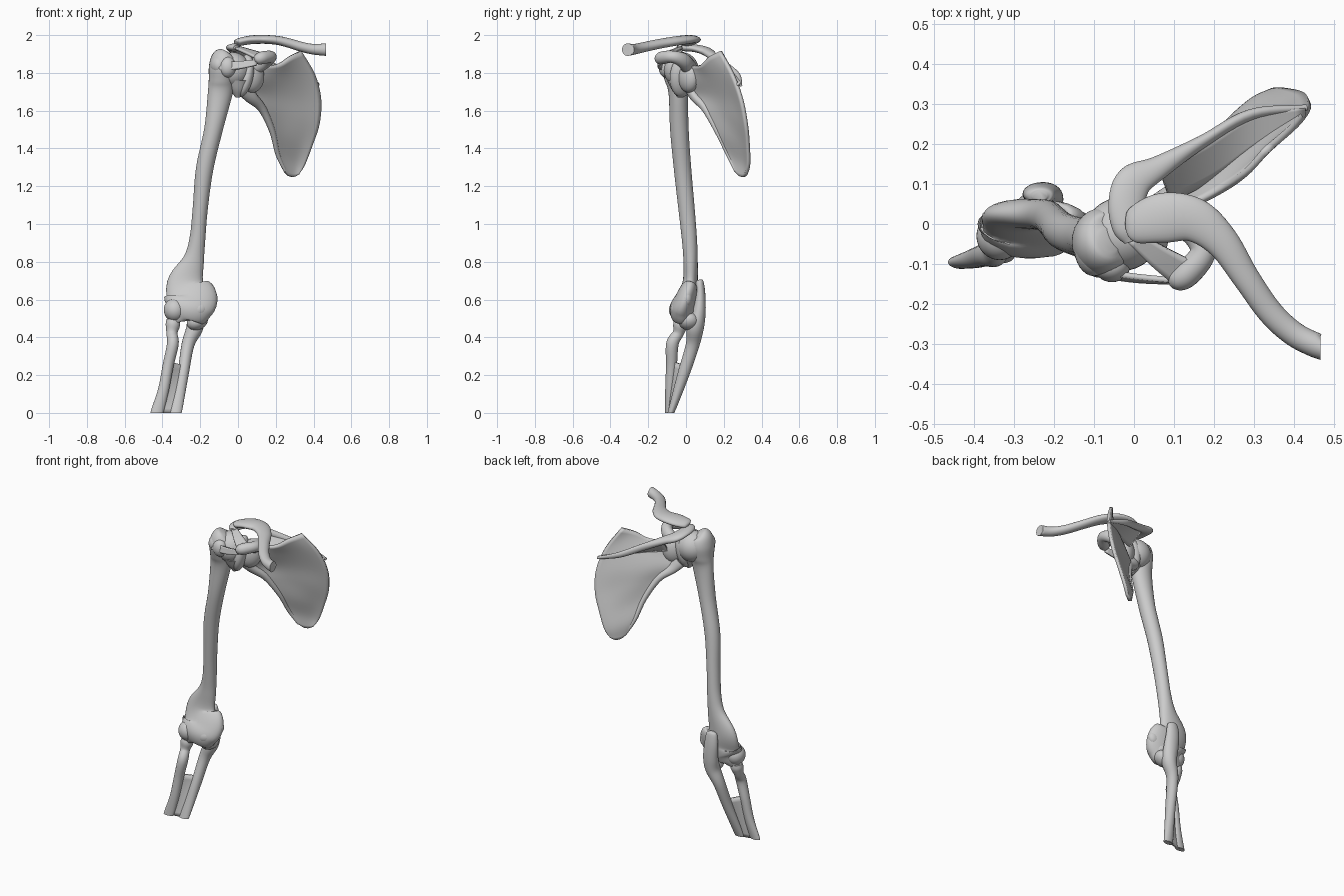
import bpy, bmesh, math
from mathutils import Vector

bone = bpy.data.materials.new("bone grey")
bone.diffuse_color = (0.6, 0.6, 0.6, 1)


def spline(pts, n):
    """Catmull-Rom through tuples of any length, n steps per span."""
    p = [tuple(2 * a - b for a, b in zip(pts[0], pts[1]))] + list(pts)
    p.append(tuple(2 * a - b for a, b in zip(pts[-1], pts[-2])))
    out = []
    for i in range(1, len(p) - 2):
        for s in range(n):
            t = s / n
            out.append(tuple(0.5 * (2 * b + (c - a) * t + (2 * a - 5 * b + 4 * c - d) * t * t
                                    + (3 * b - a - 3 * c + d) * t ** 3)
                             for a, b, c, d in zip(*p[i - 1:i + 3])))
    out.append(tuple(pts[-1]))
    return out


def finish(name, bm):
    bmesh.ops.recalc_face_normals(bm, faces=bm.faces[:])
    me = bpy.data.meshes.new(name)
    bm.to_mesh(me)
    bm.free()
    me.materials.append(bone)
    ob = bpy.data.objects.new(name, me)
    bpy.context.collection.objects.link(ob)
    bpy.ops.object.select_all(action='DESELECT')
    bpy.context.view_layer.objects.active = ob
    ob.select_set(True)
    bpy.ops.object.shade_smooth_by_angle(angle=math.radians(50))
    return ob


def tube(name, secs, ref=(1, 0, 0), n=6, sides=28, end_dir=None):
    """Loft ellipses (x, y, z, radius along ref, other radius)."""
    s = spline(secs, n)
    bm = bmesh.new()
    rings = []
    ref = Vector(ref)
    for i, q in enumerate(s):
        t = Vector(s[min(i + 1, len(s) - 1)][:3]) - Vector(s[max(i - 1, 0)][:3])
        if end_dir and i == len(s) - 1:
            t = Vector(end_dir)
        t.normalize()
        u = (ref - t * ref.dot(t)).normalized()
        v = t.cross(u)
        c = Vector(q[:3])
        a, b = max(q[3], 0.003), max(q[4], 0.003)
        rings.append([bm.verts.new(c + u * a * math.cos(k * math.tau / sides)
                                   + v * b * math.sin(k * math.tau / sides)) for k in range(sides)])
    for r0, r1 in zip(rings, rings[1:]):
        for k in range(sides):
            j = (k + 1) % sides
            bm.faces.new((r0[k], r0[j], r1[j], r1[k]))
    bm.faces.new(rings[0])
    bm.faces.new(rings[-1])
    return finish(name, bm)


def sheet(name, rows, thick, n=5):
    """Smooth sheet through rows of points, given a thickness."""
    fine = [spline(r, n) for r in rows]
    cols = [spline(c, n) for c in zip(*fine)]
    bm = bmesh.new()
    vs = [[bm.verts.new(p) for p in c] for c in cols]
    for a, b in zip(vs, vs[1:]):
        for k in range(len(a) - 1):
            bm.faces.new((a[k], b[k], b[k + 1], a[k + 1]))
    ob = finish(name, bm)
    m = ob.modifiers.new("thickness", 'SOLIDIFY')
    m.thickness, m.offset = thick, 0
    return ob


def ball(name, loc, rad, rot=(0, 0, 0)):
    bm = bmesh.new()
    bmesh.ops.create_uvsphere(bm, u_segments=32, v_segments=18, radius=1)
    bmesh.ops.scale(bm, vec=rad, verts=bm.verts[:])
    ob = finish(name, bm)
    ob.location, ob.rotation_euler = loc, rot
    return ob


# Upper arm bone
tube("humerus", [
    (-.06, -.04, 1.905, .03, .03), (-.07, -.045, 1.885, .065, .07), (-.08, -.045, 1.83, .074, .085),
    (-.087, -.042, 1.76, .068, .07), (-.095, -.04, 1.69, .065, .052), (-.13, -.035, 1.5, .049, .049),
    (-.177, -.018, 1.29, .046, .046), (-.2, .003, 1.08, .04, .043), (-.215, .018, .92, .042, .04),
    (-.235, .024, .81, .056, .038), (-.275, .022, .69, .1, .04), (-.25, .0, .61, .14, .055),
    (-.265, -.02, .55, .125, .066), (-.285, -.022, .5, .095, .05), (-.285, -.022, .485, .06, .03)])
ball("humerus_head", (-.03, -.025, 1.815), (.095, .092, .095))
ball("greater_tubercle", (-.1, -.055, 1.84), (.05, .075, .06))
ball("lesser_tubercle", (-.055, -.105, 1.83), (.045, .04, .055))

# Elbow joint surfaces
ball("capitulum", (-.335, -.03, .545), (.058, .06, .062))
ball("trochlea", (-.215, -.02, .545), (.07, .062, .055), (0, math.radians(-18), 0))
ball("medial_epicondyle", (-.15, .005, .605), (.042, .03, .045))

# Forearm bones, cut flat at the base
tube("ulna", [
    (-.235, .07, .705, .018, .012), (-.235, .072, .69, .036, .022), (-.233, .075, .62, .045, .028),
    (-.225, .068, .53, .048, .036), (-.228, .05, .455, .045, .045), (-.265, .035, .36, .034, .036),
    (-.292, -.015, .2, .03, .031), (-.33, -.08, 0, .032, .018)], end_dir=(0, 0, -1))
ball("coronoid_process", (-.215, .015, .485), (.058, .055, .045), (0, math.radians(-25), 0))
tube("radius", [
    (-.345, -.025, .495, .034, .034), (-.345, -.03, .465, .038, .038), (-.35, -.042, .42, .029, .029),
    (-.345, -.072, .365, .031, .033), (-.37, -.077, .25, .029, .029), (-.395, -.085, .12, .029, .025),
    (-.43, -.095, 0, .034, .017)], end_dir=(0, 0, -1))
sheet("forearm_membrane", [
    [(-.36, -.065, .27), (-.285, .0, .25)],
    [(-.395, -.085, .12), (-.31, -.045, .12)],
    [(-.42, -.092, 0), (-.335, -.078, 0)]], .012)

# Shoulder blade
sheet("scapula_blade", [
    [(.06, .01, 1.84), (.2, .075, 1.84), (.275, .125, 1.885), (.33, .185, 1.915)],
    [(.05, .0, 1.76), (.2, .115, 1.77), (.31, .19, 1.785), (.405, .25, 1.79)],
    [(.06, .04, 1.69), (.2, .155, 1.68), (.33, .24, 1.67), (.437, .295, 1.66)],
    [(.127, .1, 1.61), (.23, .195, 1.58), (.34, .27, 1.55), (.428, .32, 1.53)],
    [(.18, .165, 1.49), (.25, .23, 1.46), (.33, .295, 1.435), (.392, .33, 1.42)],
    [(.205, .22, 1.37), (.25, .265, 1.345), (.305, .31, 1.325), (.352, .332, 1.315)],
    [(.25, .265, 1.275), (.27, .285, 1.255), (.295, .305, 1.25), (.32, .318, 1.262)]], .018)
tube("scapula_lateral_border", [
    (.03, .02, 1.72, .045, .03), (.07, .05, 1.67, .035, .026), (.128, .105, 1.61, .022, .022),
    (.182, .17, 1.49, .016, .018), (.21, .225, 1.37, .012, .014), (.25, .265, 1.28, .008, .01)])
ball("glenoid_neck", (.075, .015, 1.78), (.07, .05, .085), (0, 0, math.radians(35)))
ball("glenoid_rim", (.03, -.015, 1.785), (.045, .075, .115), (0, math.radians(12), math.radians(25)))

# Spine of the shoulder blade, ending in the acromion
sheet("scapula_spine", [
    [(.425, .27, 1.735), (.31, .195, 1.76), (.2, .115, 1.775), (.09, .06, 1.79)],
    [(.425, .29, 1.74), (.29, .275, 1.785), (.17, .205, 1.84), (.06, .15, 1.89)]], .018)
tube("acromion", [
    (.43, .29, 1.735, .008, .008), (.29, .272, 1.785, .014, .018), (.17, .205, 1.84, .016, .022),
    (.06, .14, 1.89, .03, .022), (.0, .105, 1.915, .045, .022), (-.02, .05, 1.93, .044, .02),
    (-.02, -.01, 1.935, .034, .02), (-.01, -.045, 1.935, .014, .01)], ref=(.8, -.6, 0))
tube("coracoid_process", [
    (.08, .015, 1.83, .045, .04), (.145, -.015, 1.865, .04, .035), (.172, -.07, 1.885, .032, .032),
    (.13, -.125, 1.88, .034, .034), (.1, -.14, 1.87, .026, .026), (.088, -.144, 1.865, .008, .008)],
    ref=(0, 0, 1))

# Collar bone, cut flat at the inner end
tube("clavicle", [
    (-.015, -.01, 1.955, .02, .01), (.0, -.005, 1.962, .045, .02), (.07, .015, 1.975, .062, .023),
    (.15, .01, 1.977, .055, .023), (.22, -.045, 1.97, .042, .024), (.28, -.135, 1.955, .034, .025),
    (.34, -.22, 1.937, .032, .026), (.4, -.275, 1.925, .031, .028), (.465, -.308, 1.923, .031, .033)],
    ref=(.2, 1, 0), end_dir=(1, 0, 0))

# Ligaments and tendon sheath at the shoulder
sheet("coracoacromial_ligament", [
    [(.1, -.15, 1.875), (.04, -.1, 1.905), (-.015, -.045, 1.93)],
    [(.15, -.095, 1.895), (.08, -.06, 1.915), (.01, -.02, 1.935)]], .014)
sheet("coracohumeral_ligament", [
    [(.1, -.14, 1.87), (0, -.13, 1.86), (-.1, -.115, 1.86)],
    [(.1, -.145, 1.84), (0, -.14, 1.82), (-.1, -.125, 1.815)]], .014)
tube("joint_capsule", [
    (.0, -.03, 1.76, .07, .07), (.0, -.03, 1.71, .045, .045), (-.002, -.03, 1.67, .012, .015)])
